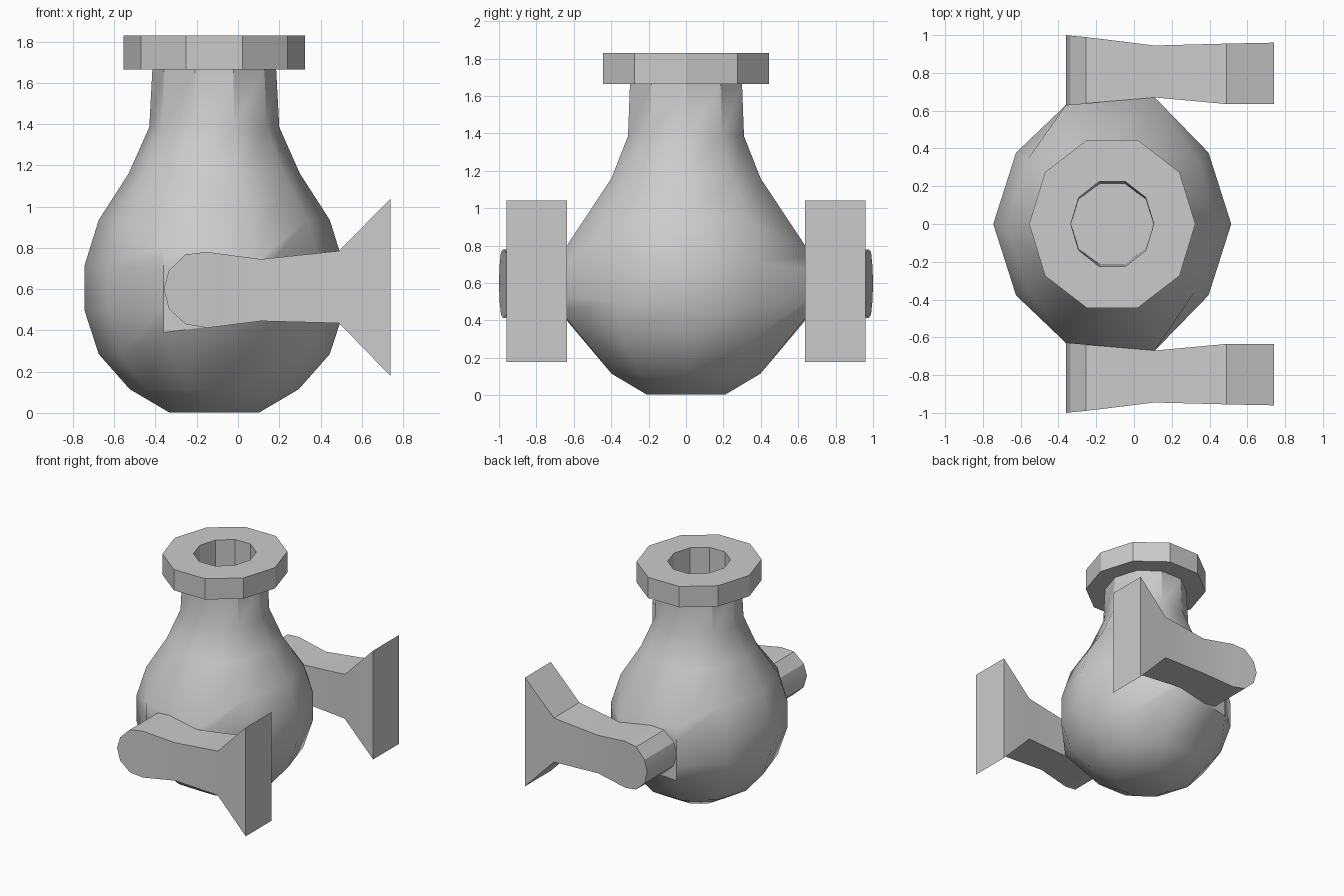
import bpy, bmesh
from math import sin, cos, radians

if "Cube" in bpy.data.objects:
    bpy.data.objects.remove(bpy.data.objects["Cube"])

CX, N = -0.115, 10


def finish(bm, name, angle):
    bmesh.ops.remove_doubles(bm, verts=bm.verts, dist=0.0005)
    bmesh.ops.recalc_face_normals(bm, faces=bm.faces)
    mesh = bpy.data.meshes.new(name)
    bm.to_mesh(mesh)
    bm.free()
    ob = bpy.data.objects.new(name, mesh)
    bpy.context.collection.objects.link(ob)
    bpy.ops.object.select_all(action='DESELECT')
    ob.select_set(True)
    bpy.context.view_layer.objects.active = ob
    bpy.ops.object.shade_smooth_by_angle(angle=radians(angle))
    return ob


# Hollow flask: ten-sided lathe (radius, z, y scale), outer wall, rim, bore
profile = [(.22, .003, 1.0), (.41, .115, 1.02), (.56, .285, 1.02), (.63, .5, 1.02),
           (.63, .71, 1.02), (.56, .935, 1.02), (.415, 1.16, 1.01), (.315, 1.385, 1.035),
           (.30, 1.665, 1.05), (.44, 1.665, 1.06), (.44, 1.83, 1.06), (.22, 1.83, 1.08),
           (.218, .02, 1.02)]
# Rings flattened into side pads where the arms attach: ring -> (z right, z left)
pads = {2: (.45, .39), 3: (.53, .5), 4: (.67, .7), 5: (.75, .81)}
bm = bmesh.new()
rings = []
for i, (r, z, ys) in enumerate(profile):
    ring = []
    for k in range(N):
        a = radians(36 * k)
        p = (CX + r * cos(a), r * sin(a) * ys, z)
        if i in pads and k in (2, 3, 7, 8):
            s = 1 if k < 5 else -1
            p = (.11, .67 * s, pads[i][0]) if k in (2, 8) else (-.36, .63 * s, pads[i][1])
        ring.append(bm.verts.new(p))
    rings.append(ring)
for a, b in zip(rings, rings[1:]):
    for k in range(N):
        j = (k + 1) % N
        bm.faces.new((a[k], a[j], b[j], b[k]))
bm.faces.new(rings[0])
bm.faces.new(rings[-1])
finish(bm, "flask_body", 34)

# Side arms: stations along x (x, z top, z bottom, y inner, y outer)
stations = [(-.36, .601, .599, .63, 1.0), (-.335, .69, .505, .632, .997),
            (-.255, .768, .43, .638, .989), (-.15, .78, .412, .647, .977),
            (.11, .745, .445, .67, .945), (.49, .785, .435, .635, .955),
            (.74, 1.04, .178, .635, .96)]
for name, s in (("front_arm", -1), ("back_arm", 1)):
    bm = bmesh.new()
    loops = [[bm.verts.new(p) for p in ((x, yi * s, zt), (x, yo * s, zt),
                                        (x, yo * s, zb), (x, yi * s, zb))]
             for x, zt, zb, yi, yo in stations]
    for a, b in zip(loops, loops[1:]):
        for k in range(4):
            j = (k + 1) % 4
            bm.faces.new((a[k], a[j], b[j], b[k]))
    bm.faces.new(loops[0])
    bm.faces.new(loops[-1])
    finish(bm, name, 20)
